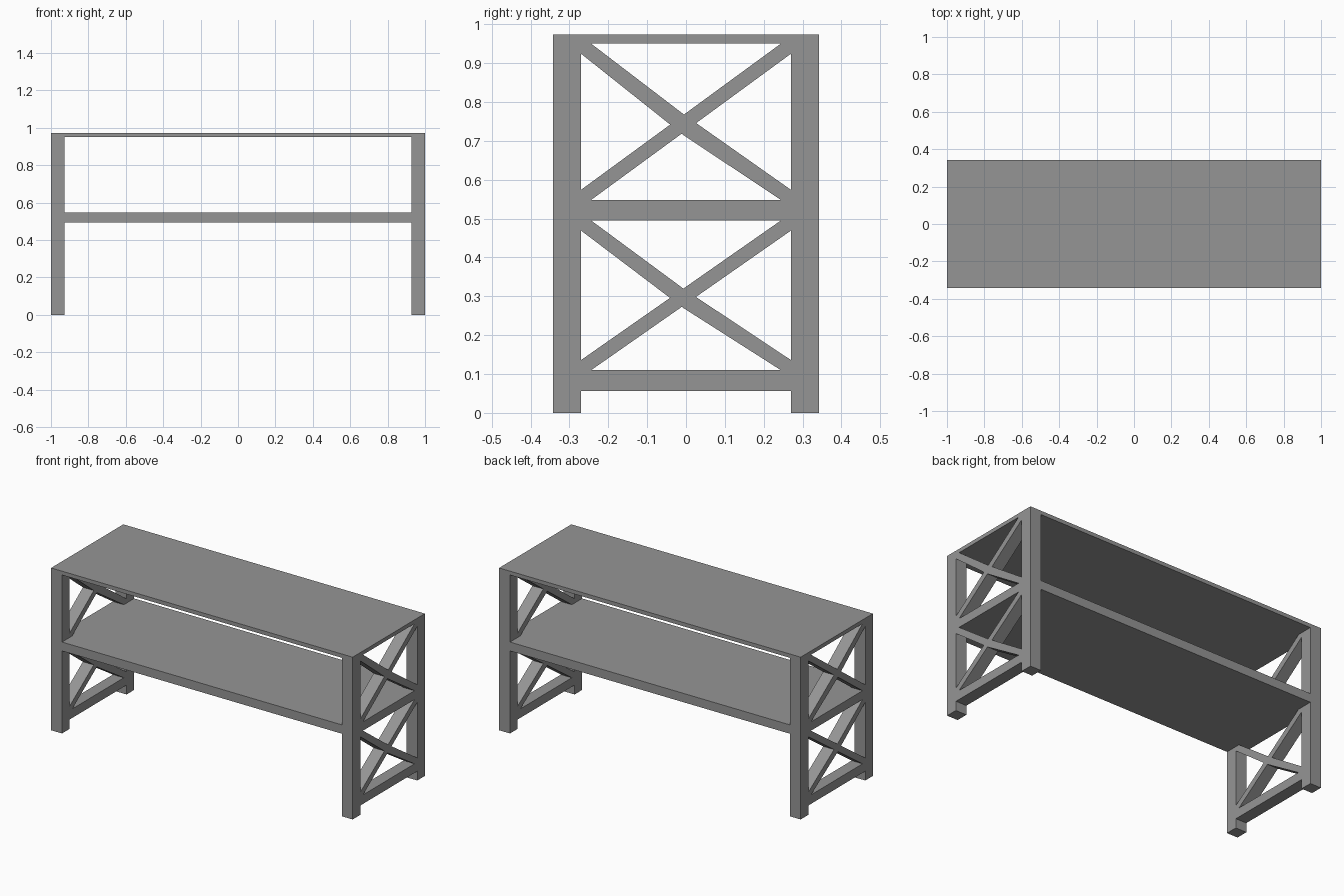
import bpy, bmesh

if "Cube" in bpy.data.objects:
    bpy.data.objects.remove(bpy.data.objects["Cube"])

X, Y = 1.0, 0.342            # half length, half depth
LX, LY = 0.928, 0.27         # inner faces of the legs
TOP0, TOP1 = 0.95, 0.973     # table top
SH0, SH1 = 0.495, 0.548      # middle shelf
RL0, RL1 = 0.056, 0.11       # low side rail

# Dark grey finish
grey = bpy.data.materials.new("dark_grey")
grey.diffuse_color = (0.3, 0.3, 0.3, 1)
grey.use_nodes = True
grey.node_tree.nodes["Principled BSDF"].inputs["Base Color"].default_value = grey.diffuse_color


def prism(name, pts, axis, lo, hi, mirror=(False, False)):
    """Extrude a flat outline along x or z, optionally mirrored about the origin."""
    bm = bmesh.new()
    def place(p, d):
        return (d, p[0], p[1]) if axis == 'X' else (p[0], p[1], d)
    a = [bm.verts.new(place(p, lo)) for p in pts]
    b = [bm.verts.new(place(p, hi)) for p in pts]
    n = len(pts)
    bm.faces.new(a[::-1])
    bm.faces.new(b)
    for i in range(n):
        j = (i + 1) % n
        bm.faces.new((a[i], a[j], b[j], b[i]))
    bmesh.ops.recalc_face_normals(bm, faces=bm.faces)
    me = bpy.data.meshes.new(name)
    bm.to_mesh(me)
    bm.free()
    me.materials.append(grey)
    ob = bpy.data.objects.new(name, me)
    bpy.context.collection.objects.link(ob)
    if any(mirror):
        m = ob.modifiers.new("mirror", 'MIRROR')
        m.use_axis = (mirror[0], mirror[1], False)
        m.use_mirror_merge = False
    return ob


def rect(a0, b0, a1, b1):
    return [(a0, b0), (a1, b0), (a1, b1), (a0, b1)]


# Table top
prism("table_top", rect(-X, -Y, X, Y), 'Z', TOP0, TOP1)

# Four legs
prism("legs", rect(LX, LY, X, Y), 'Z', 0, TOP0, (True, True))

# Shelf, notched around the legs
prism("shelf", [(-LX, -Y), (LX, -Y), (LX, -LY), (X, -LY), (X, LY), (LX, LY),
                (LX, Y), (-LX, Y), (-LX, LY), (-X, LY), (-X, -LY), (-LX, -LY)],
      'Z', SH0, SH1)

# Low rails joining the legs at each end
prism("side_rails", rect(-LY, RL0, LY, RL1), 'X', LX, X, (True, False))


# Crossed braces at each end: one straight, one slightly bent at the crossing
def cross(name, z0, z1, cz, half):
    c, cy = 0.026, -0.007
    prism(name + "_rising_brace",
          [(-LY, z0), (-LY + c, z0), (LY, z1 - c), (LY, z1), (LY - c, z1), (-LY, z0 + c)],
          'X', LX, X, (True, False))
    prism(name + "_falling_brace_front",
          [(-LY, z1 - c), (cy, cz - half), (cy, cz + half), (-LY + c, z1), (-LY, z1)],
          'X', LX, X, (True, False))
    prism(name + "_falling_brace_back",
          [(cy, cz - half), (LY - c, z0), (LY, z0), (LY, z0 + c), (cy, cz + half)],
          'X', LX, X, (True, False))


cross("upper", SH1, TOP0, 0.742, 0.027)
cross("lower", RL1, SH0, 0.295, 0.025)
